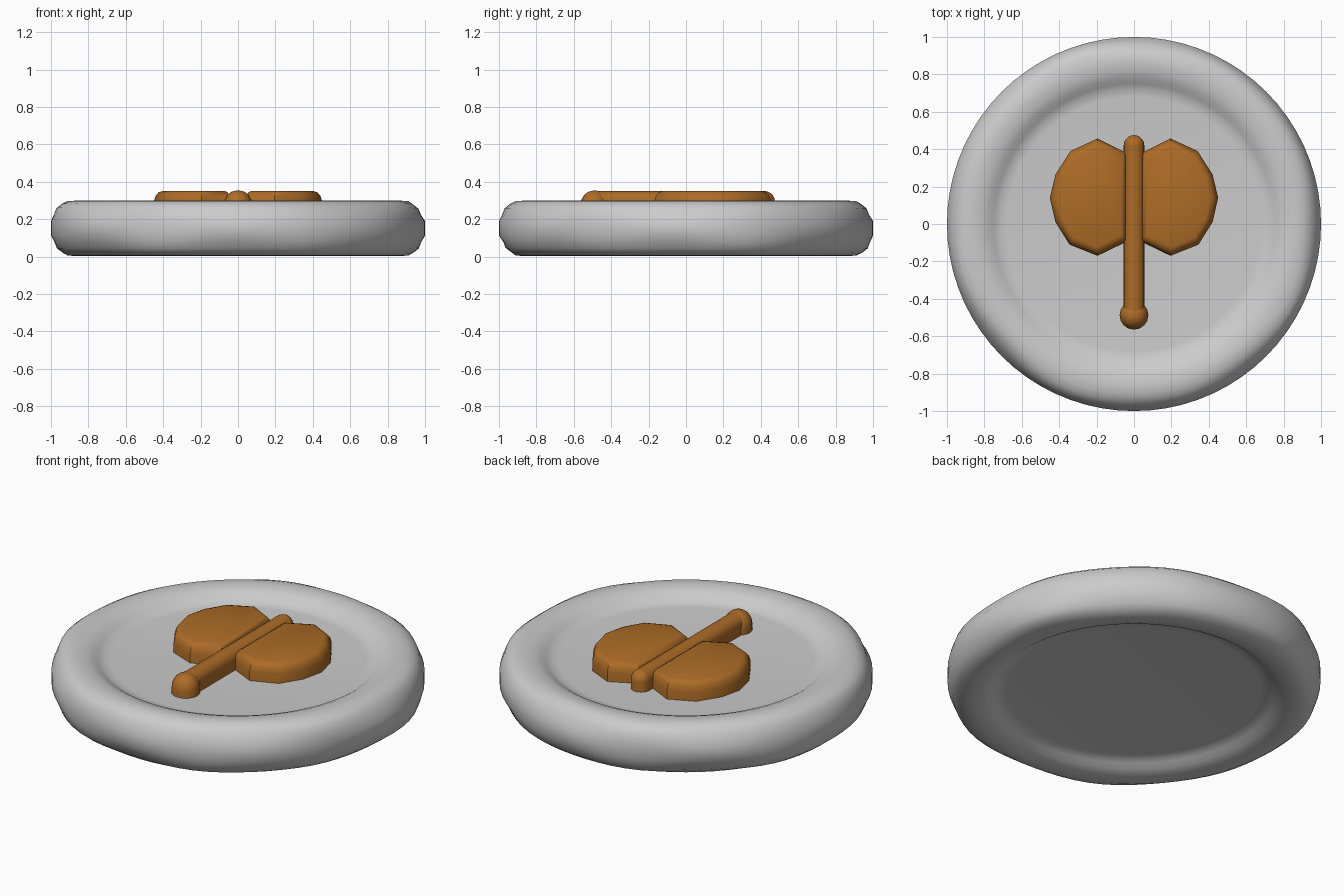
import bpy, bmesh, math
from math import sin, cos, pi

if "Cube" in bpy.data.objects:
    bpy.data.objects.remove(bpy.data.objects["Cube"])

wood = bpy.data.materials.new("orange_brown")
wood.diffuse_color = (0.42, 0.15, 0.02, 1)
wood.use_nodes = True
wood.node_tree.nodes["Principled BSDF"].inputs["Base Color"].default_value = wood.diffuse_color


def finish(bm, name, mat=None, angle=40):
    bmesh.ops.remove_doubles(bm, verts=bm.verts, dist=1e-5)
    bmesh.ops.recalc_face_normals(bm, faces=bm.faces)
    me = bpy.data.meshes.new(name)
    bm.to_mesh(me)
    bm.free()
    ob = bpy.data.objects.new(name, me)
    bpy.context.collection.objects.link(ob)
    if mat:
        me.materials.append(mat)
    bpy.ops.object.select_all(action='DESELECT')
    bpy.context.view_layer.objects.active = ob
    ob.select_set(True)
    bpy.ops.object.shade_smooth_by_angle(angle=math.radians(angle))
    return ob


def lathe(bm, profile, n, centre=(0, 0), wobble=lambda r, z, a: (r, z)):
    rings = []
    for r, z in profile:
        ring = []
        for i in range(n):
            a = 2 * pi * i / n
            rr, zz = wobble(r, z, a)
            ring.append(bm.verts.new((centre[0] + rr * cos(a), centre[1] + rr * sin(a), zz)))
        rings.append(ring)
    for p, q in zip(rings, rings[1:]):
        for i in range(n):
            j = (i + 1) % n
            bm.faces.new((p[i], p[j], q[j], q[i]))
    bm.faces.new(rings[0])
    bm.faces.new(rings[-1])


# Stone disc: rounded, slightly worn rim with a shallow recess on both sides
top = [(0.68, 0.24), (0.72, 0.244), (0.75, 0.26), (0.78, 0.28), (0.815, 0.293),
       (0.86, 0.299), (0.91, 0.297), (0.95, 0.285), (0.978, 0.262), (0.992, 0.225), (1.0, 0.19)]
profile = top + [(r, 0.302 - z) for r, z in reversed(top)]


def worn(r, z, a):
    # soft irregular wear on the outer corners only
    if r < 0.93 or r > 0.999:
        return r, z
    w = 0.5 + 0.25 * sin(5 * a + (1 if z > 0.15 else 3)) + 0.25 * sin(8 * a + 2)
    return r - 0.014 * w, z + (0.15 - z) * 0.06 * w


bm = bmesh.new()
lathe(bm, profile, 72, wobble=worn)
finish(bm, "stone_disc")

# Axe blades: faceted outline, extruded and softened along the top edge
outline = [(0.04, 0.38), (0.195, 0.457), (0.34, 0.39), (0.42, 0.265), (0.45, 0.14),
           (0.42, 0.01), (0.345, -0.11), (0.195, -0.17), (0.04, -0.095)]
for side, name in ((1, "right_blade"), (-1, "left_blade")):
    bm = bmesh.new()
    cx, cy = 0.22, 0.143
    levels = [(0.0, 0.22), (0.0, 0.295), (0.01, 0.325), (0.025, 0.343), (0.045, 0.35)]
    rings = []
    for inset, z in levels:
        ring = []
        for x, y in outline:
            d = math.hypot(x - cx, y - cy)
            k = 1 - inset / d
            ring.append(bm.verts.new((side * (cx + (x - cx) * k), cy + (y - cy) * k, z)))
        rings.append(ring)
    n = len(outline)
    for p, q in zip(rings, rings[1:]):
        for i in range(n):
            j = (i + 1) % n
            bm.faces.new((p[i], p[j], q[j], q[i]))
    bm.faces.new(rings[0])
    bm.faces.new(rings[-1])
    finish(bm, name, wood, 35)

# Handle: arched bar with a domed upper end
R = 0.055
arch = [(R, 0.22)] + [(R * cos(i * pi / 10), 0.297 + 0.053 * sin(i * pi / 10))
                      for i in range(11)] + [(-R, 0.22)]
bm = bmesh.new()
ends = [[bm.verts.new((x, y, z)) for x, z in arch] for y in (-0.49, 0.42)]
for i in range(len(arch)):
    j = (i + 1) % len(arch)
    bm.faces.new((ends[0][i], ends[0][j], ends[1][j], ends[1][i]))
bm.faces.new(ends[0])
bm.faces.new(ends[1])
finish(bm, "handle", wood)

dome = [(R, 0.22)] + [(R * cos(i * pi / 10), 0.297 + 0.053 * sin(i * pi / 10))
                      for i in range(5)] + [(0.004, 0.35)]
bm = bmesh.new()
lathe(bm, dome, 20, (0, 0.42))
finish(bm, "handle_tip", wood)

# Pommel: domed knob at the lower end
knob = [(0.077, 0.22), (0.077, 0.275), (0.072, 0.302), (0.058, 0.328),
        (0.036, 0.346), (0.012, 0.352)]
bm = bmesh.new()
lathe(bm, knob, 16, (0, -0.488))
finish(bm, "pommel", wood)
